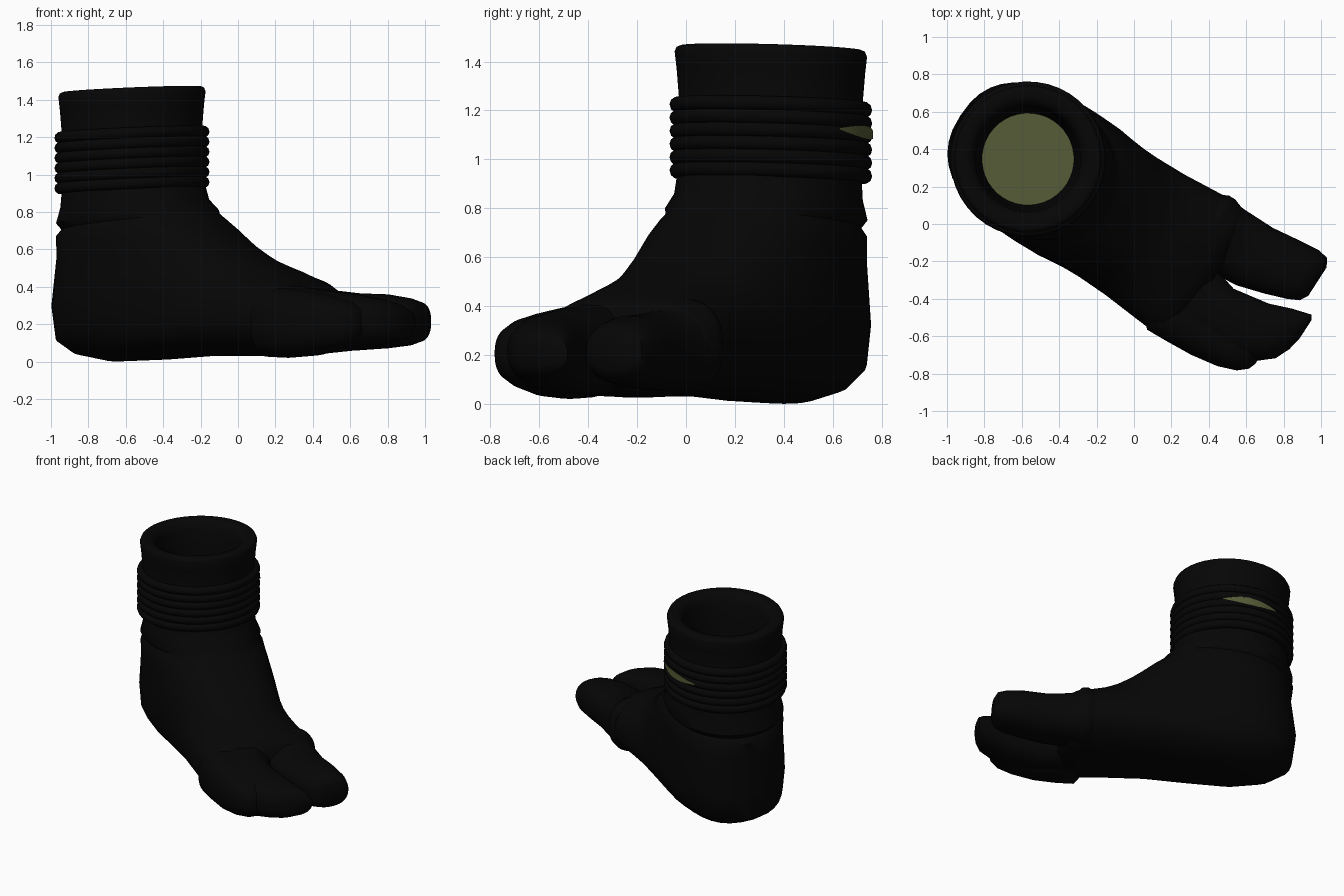
import bpy, bmesh, math
from mathutils import Vector

cube = bpy.data.objects.get("Cube")
if cube:
    bpy.data.objects.remove(cube)

SIDES = 40
ORIGIN = Vector((-0.567, 0.347, 0))     # centre of the ankle
FWD = Vector((0.84, -0.543, 0))         # heel to toe
SIDE = Vector((0.543, 0.84, 0))         # towards the big toe
UP = Vector((0, 0, 1))
TILT = 0.05                             # leg rings rise towards the toes


def material(name, colour):
    m = bpy.data.materials.new(name)
    m.use_nodes = True
    m.diffuse_color = (*colour, 1)
    m.node_tree.nodes["Principled BSDF"].inputs["Base Color"].default_value = (*colour, 1)
    return m


black = material("black fabric", (0.0017, 0.0017, 0.0017))
olive = material("olive lining", (0.09, 0.105, 0.037))


def place(s, t, z):
    """Foot coordinates (forward, sideways, up) to world."""
    return ORIGIN + FWD * s + SIDE * t + UP * z


def loft(name, rings, mat, cap=True, loop=False, closed=True, angle=50):
    """Skin a list of equally long point rings."""
    bm = bmesh.new()
    rows = [[bm.verts.new(p) for p in ring] for ring in rings]
    n = len(rows[0])
    pairs = list(zip(rows, rows[1:]))
    if loop:
        pairs.append((rows[-1], rows[0]))
    for a, b in pairs:
        for i in range(n if closed else n - 1):
            j = (i + 1) % n
            bm.faces.new((a[i], a[j], b[j], b[i]))
    if cap and not loop:
        bm.faces.new(rows[0])
        bm.faces.new(rows[-1])
    bmesh.ops.recalc_face_normals(bm, faces=bm.faces)
    mesh = bpy.data.meshes.new(name)
    bm.to_mesh(mesh)
    bm.free()
    mesh.materials.append(mat)
    ob = bpy.data.objects.new(name, mesh)
    bpy.context.collection.objects.link(ob)
    bpy.ops.object.select_all(action='DESELECT')
    ob.select_set(True)
    bpy.context.view_layer.objects.active = ob
    bpy.ops.object.shade_smooth_by_angle(angle=math.radians(angle))


def oval(centre, a, b, power=2.4):
    """Superellipse ring spanned by the half axes a and b."""
    ring = []
    for i in range(SIDES):
        ang = 2 * math.pi * i / SIDES
        c, s = math.cos(ang), math.sin(ang)
        ring.append(centre + a * math.copysign(abs(c) ** (2 / power), c)
                    + b * math.copysign(abs(s) ** (2 / power), s))
    return ring


def leg_ring(r, z):
    return [place(r * math.cos(a), r * math.sin(a), z + TILT * r * math.cos(a))
            for a in (2 * math.pi * i / SIDES for i in range(SIDES))]


# Foot body: rings fan from level at the ankle to upright at the ball
# (back s, back z, front s, front z, half width)
body = [
    (-.37, .94, .385, .98, .365), (-.385, .82, .42, .87, .37),
    (-.41, .735, .48, .815, .392), (-.38, .70, .49, .795, .375),
    (-.412, .665, .53, .765, .395), (-.395, .55, .595, .71, .39),
    (-.43, .28, .72, .62, .405), (-.405, .10, .80, .575, .405),
    (-.30, .035, .85, .55, .395), (-.10, .0, .90, .53, .385),
    (.20, .01, .95, .51, .38), (.50, .03, 1.0, .49, .385),
    (.80, .03, 1.05, .465, .40), (1.0, .025, 1.1, .445, .41),
    (1.12, .03, 1.14, .415, .40), (1.18, .08, 1.18, .36, .31),
]
rings = []
for s0, z0, s1, z1, w in body:
    back, front = place(s0, 0, z0), place(s1, 0, z1)
    power = 2.1 if z0 > .6 else 2.4
    rings.append(oval((back + front) / 2, (front - back) / 2, SIDE * w, power))
loft("foot_body", rings, black)

# Toe pieces: (forward, sideways, half width, bottom, top)
toes = {
    "big_toe": [
        (.98, .22, .185, .06, .41), (1.01, .22, .2, .04, .43), (1.05, .22, .2, .04, .43),
        (1.10, .212, .19, .05, .385), (1.3, .22, .182, .06, .365),
        (1.45, .252, .17, .07, .36), (1.57, .28, .155, .085, .34),
        (1.63, .29, .135, .105, .32), (1.655, .29, .09, .14, .28)],
    "middle_toes": [
        (1.02, -.13, .22, .03, .42), (1.3, -.16, .175, .04, .385),
        (1.5, -.125, .175, .06, .36), (1.62, -.07, .165, .09, .335),
        (1.69, -.03, .145, .11, .31), (1.725, .015, .11, .13, .28),
        (1.74, .04, .06, .16, .24)],
    "little_toe": [
        (1.0, -.24, .15, .06, .36), (1.03, -.24, .18, .025, .39),
        (1.15, -.235, .18, .02, .395), (1.3, -.24, .165, .03, .375),
        (1.45, -.24, .14, .06, .35), (1.55, -.235, .108, .09, .32),
        (1.60, -.23, .07, .13, .28), (1.615, -.23, .03, .17, .24)],
}
for name, spec in toes.items():
    loft(name, [oval(place(s, t, (lo + hi) / 2), SIDE * w, UP * (hi - lo) / 2)
                for s, t, w, lo, hi in spec], black)

# Leg tube with rounded rim and open hollow
profile = [(.375, .94), (.385, 1.21), (.377, 1.25), (.386, 1.36), (.394, 1.43), (.386, 1.449),
           (.37, 1.456), (.33, 1.454), (.30, 1.44), (.282, 1.40), (.27, 1.25), (.245, .99)]
loft("leg_cuff", [leg_ring(r, z) for r, z in profile], black, cap=False)

# Inner lining at the bottom of the hollow
loft("inner_lining", [leg_ring(.25, z) for z in (.985, 1.0)], olive)

# Stacked wrap bands
for k in range(6):
    z = .943 + k * .054
    tube = [(.385 + .03 * math.cos(a), z + .031 * math.sin(a))
            for a in (2 * math.pi * i / 10 for i in range(10))]
    loft(f"wrap_band_{k + 1}", [leg_ring(r, h) for r, h in tube], black, loop=True)

# Small exposed strip of lining between the bands
upper, lower = [], []
for i in range(17):
    f = i / 16
    a = math.radians(42 + 53 * f)
    p = ORIGIN + Vector((math.cos(a), math.sin(a), 0)) * .419
    half = .004 + .023 * math.sin(math.pi * f)
    mid = 1.125 - .03 * f
    upper.append(p + UP * (mid + half))
    lower.append(p + UP * (mid - half))
loft("lining_strip", [upper, lower], olive, cap=False, closed=False)
